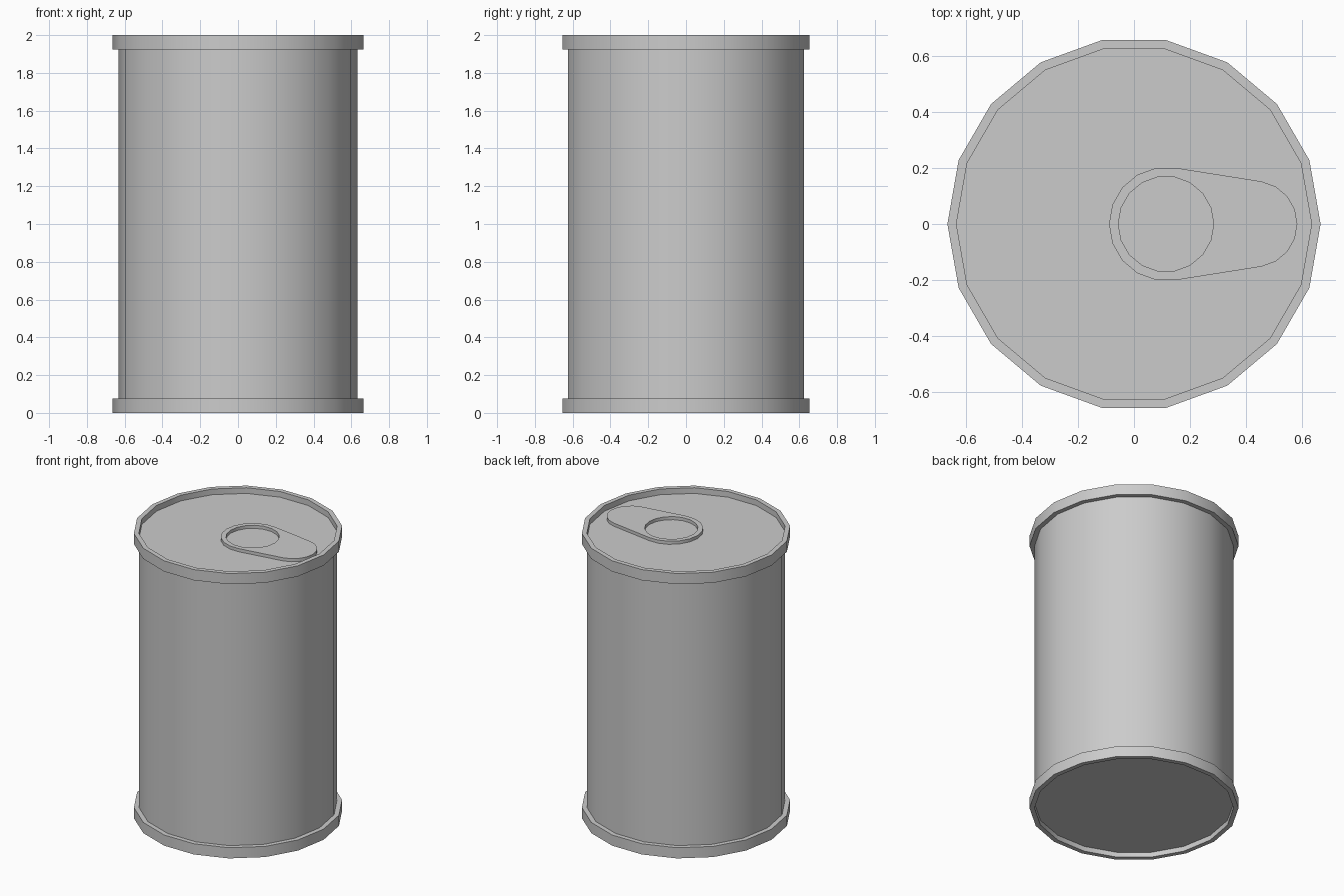
import bpy, bmesh
from math import cos, sin, radians

if "Cube" in bpy.data.objects:
    bpy.data.objects.remove(bpy.data.objects["Cube"])

SIDES = 18
R_BODY, R_RIM = 0.633, 0.665
H, RIM = 2.0, 0.075
FLOOR, LID = 0.035, 1.96


def ring(bm, r, z, cx=0.0):
    return [bm.verts.new((cx + r * cos(radians(a)), r * sin(radians(a)), z))
            for a in range(0, 360, 360 // SIDES)]


def bridge(bm, a, b):
    n = len(a)
    for i in range(n):
        j = (i + 1) % n
        bm.faces.new((a[i], a[j], b[j], b[i]))


def finish(bm, name):
    bmesh.ops.recalc_face_normals(bm, faces=bm.faces[:])
    me = bpy.data.meshes.new(name)
    bm.to_mesh(me)
    bm.free()
    ob = bpy.data.objects.new(name, me)
    bpy.context.collection.objects.link(ob)
    bpy.ops.object.select_all(action='DESELECT')
    ob.select_set(True)
    bpy.context.view_layer.objects.active = ob
    bpy.ops.object.shade_smooth_by_angle(angle=radians(35))
    return ob


# Can: recessed base, lower rim, wall, upper rim, recessed lid
profile = [(R_BODY, FLOOR), (R_BODY, 0), (R_RIM, 0), (R_RIM, RIM), (R_BODY, RIM),
           (R_BODY, H - RIM), (R_RIM, H - RIM), (R_RIM, H), (R_BODY, H), (R_BODY, LID)]
bm = bmesh.new()
rings = [ring(bm, r, z) for r, z in profile]
for a, b in zip(rings, rings[1:]):
    bridge(bm, a, b)
bm.faces.new(rings[0])
bm.faces.new(rings[-1])
finish(bm, "can_body")

# Pull tab: teardrop plate with a round finger hole
BIG_X, BIG_R, TIP_X, TIP_R, HOLE_R = 0.114, 0.203, 0.428, 0.154, 0.17
Z0, Z1 = LID, LID + 0.022


def teardrop(bm, z):
    pts = []
    for a in range(0, 360, 20):
        right = cos(radians(a)) > 0
        cx, r = (TIP_X, TIP_R) if right else (BIG_X, BIG_R)
        if a == 280:
            pts.append((BIG_X + BIG_R * cos(radians(a)), BIG_R * sin(radians(a))))
        pts.append((cx + r * cos(radians(a)), r * sin(radians(a))))
        if a == 80:
            pts.append((BIG_X + BIG_R * cos(radians(a)), BIG_R * sin(radians(a))))
    return [bm.verts.new((x, y, z)) for x, y in pts]


bm = bmesh.new()
levels = [(teardrop(bm, z), ring(bm, HOLE_R, z, BIG_X)) for z in (Z0, Z1)]
for k in (0, 1):
    bridge(bm, levels[0][k], levels[1][k])
for outer, hole in levels:
    edges = [bm.edges.get((loop[i - 1], loop[i]))
             for loop in (outer, hole) for i in range(len(loop))]
    bmesh.ops.triangle_fill(bm, edges=edges, use_beauty=True)
finish(bm, "pull_tab")
